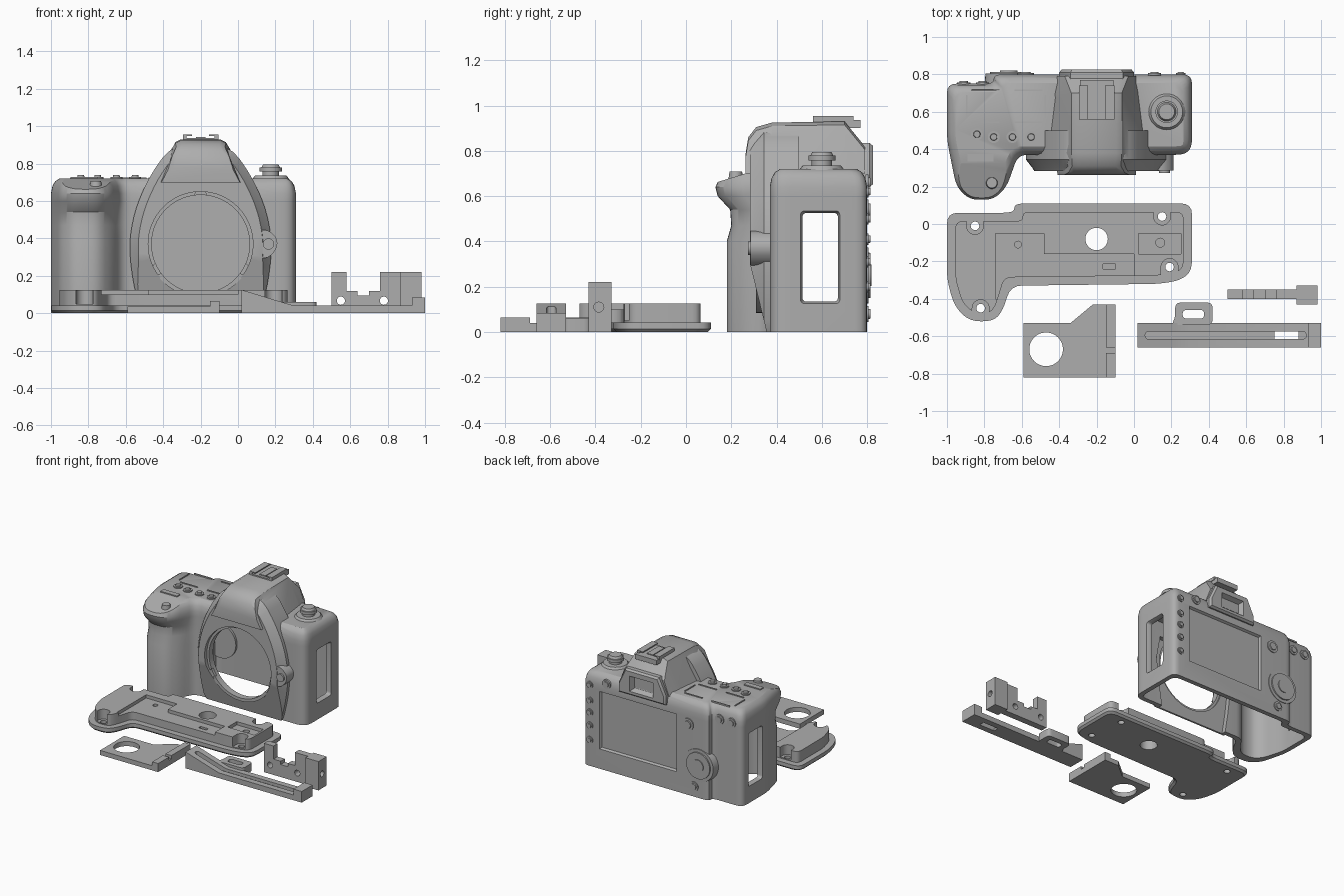
import bpy, bmesh, math
from mathutils import Vector, Matrix

old = bpy.data.objects.get("Cube")
if old:
    bpy.data.objects.remove(old)

grey = bpy.data.materials.new("plain grey")
grey.use_nodes = True
colour = (0.42, 0.42, 0.42, 1)
grey.diffuse_color = colour
grey.node_tree.nodes["Principled BSDF"].inputs["Base Color"].default_value = colour
parts = []


def finish(name, bm):
    bmesh.ops.recalc_face_normals(bm, faces=bm.faces)
    mesh = bpy.data.meshes.new(name)
    bm.to_mesh(mesh)
    bm.free()
    mesh.materials.append(grey)
    obj = bpy.data.objects.new(name, mesh)
    bpy.context.collection.objects.link(obj)
    parts.append(obj)
    return obj


def place(axis, u, v, w):
    return {"x": (w, u, v), "y": (u, w, v), "z": (u, v, w)}[axis]


def loft(name, axis, sections):
    """Skin 2D rings given as (level, points) along an axis."""
    bm = bmesh.new()
    rings = [[bm.verts.new(place(axis, p[0], p[1], w)) for p in pts] for w, pts in sections]
    for a, b in zip(rings, rings[1:]):
        for i in range(len(a)):
            j = (i + 1) % len(a)
            bm.faces.new((a[i], a[j], b[j], b[i]))
    bm.faces.new(rings[0])
    bm.faces.new(rings[-1])
    return finish(name, bm)


def prism(name, pts, low, high, axis="z"):
    return loft(name, axis, [(low, pts), (high, pts)])


def rect(x0, x1, y0, y1):
    return [(x0, y0), (x1, y0), (x1, y1), (x0, y1)]


def box(name, x, y, z):
    return prism(name, rect(*x, *y), *z)


def cyl(name, loc, r, depth, axis="z", top=None, n=32):
    bm = bmesh.new()
    turn = {"x": Matrix.Rotation(math.pi / 2, 4, "Y"), "y": Matrix.Rotation(-math.pi / 2, 4, "X"),
            "z": Matrix()}[axis]
    bmesh.ops.create_cone(bm, cap_ends=True, segments=n, radius1=r, radius2=top or r,
                          depth=depth, matrix=Matrix.Translation(loc) @ turn)
    return finish(name, bm)


def inset(pts, d):
    """Move a counterclockwise outline inward."""
    out = []
    for i, p in enumerate(pts):
        p, a, b = Vector(p), Vector(pts[i - 1]), Vector(pts[(i + 1) % len(pts)])
        e, f = (p - a).normalized(), (b - p).normalized()
        n, m = Vector((-e.y, e.x)), Vector((-f.y, f.x))
        out.append(p + (n + m) * d / (1 + n.dot(m)))
    return out


def rounded(pts, r, n=5):
    out = []
    for i, p in enumerate(pts):
        p, a, b = Vector(p), Vector(pts[i - 1]), Vector(pts[(i + 1) % len(pts)])
        s = p + (a - p).normalized() * min(r, (a - p).length * 0.45)
        e = p + (b - p).normalized() * min(r, (b - p).length * 0.45)
        for k in range(n):
            t = k / (n - 1)
            out.append(s * (1 - t) ** 2 + p * 2 * t * (1 - t) + e * t * t)
    return out


def combine(obj, other, op="DIFFERENCE"):
    mod = obj.modifiers.new("shape", "BOOLEAN")
    mod.operation, mod.object, mod.solver = op, other, "EXACT"
    bpy.context.view_layer.update()
    graph = bpy.context.evaluated_depsgraph_get()
    mesh = bpy.data.meshes.new_from_object(obj.evaluated_get(graph))
    obj.modifiers.clear()
    obj.data = mesh
    parts.remove(other)
    bpy.data.objects.remove(other)


# Camera body with hand grip, one outline whose grip front changes with height
def body_outline(grip, d):
    pts = [(-1, .75), (-1, .45), (-.95, grip + .07), (-.88, grip), (-.75, grip),
           (-.68, grip + .07), (-.62, .37), (.27, .37), (.31, .41), (.31, .8),
           (-.75, .8), (-.75, .75)]
    return rounded(inset(pts, d), .05)


body = loft("camera_body", "z", [(z, body_outline(g, d)) for z, g, d in (
    (-.05, .18, 0), (.4, .18, 0), (.47, .2, 0), (.54, .195, 0), (.6, .14, 0), (.64, .13, 0),
    (.68, .14, .008), (.705, .155, .022), (.72, .17, .045))])
combine(body, prism("grip_slope", [(.05, .635), (.36, .73), (.05, .9)], -1.1, -.605, "x"))

# Lens mount housing, symmetric about the lens axis
cx, cz = -.2, .37
half = [(.3, -.07), (.36, .15), (.385, .37), (.35, .56), (.27, .74), (.15, .905)]
mount_pts = [(cx + h, z) for h, z in half] + [(cx - h, z) for h, z in reversed(half)]
rings = [(y, rounded(inset(mount_pts, d), .12)) for y, d in
         ((.283, .045), (.3, .035), (.345, 0), (.5, 0))]
combine(body, loft("mount_housing", "y", rings), "UNION")

# Viewfinder hump
hump = []
for y, wide, narrow, top in ((.262, .21, .175, .78), (.275, .21, .15, .86), (.31, .22, .13, .905),
                             (.38, .27, .135, .925), (.7, .23, .135, .93), (.79, .21, .17, .82)):
    side = [(wide, .7), (narrow, top - .015), (narrow - .03, top)]
    hump.append((y, [(cx + h, z) for h, z in side] + [(cx - h, z) for h, z in reversed(side)]))
combine(body, loft("viewfinder_hump", "y", hump), "UNION")

# Hollow interior, lens opening, side windows, screen recess and flat open bottom
combine(body, prism("mount_slope", [(.1, .3), (.283, .3), (.405, -.2), (.1, -.2)], -.6, .25, "x"))
combine(body, loft("cavity", "z", [(z, body_outline(.21, .035)) for z in (-.2, .66)]))
inner = inset(mount_pts, .05)
inner = [(p.x, min(p.y, .66) if p.y > 0 else -.15) for p in inner]
combine(body, prism("mount_cavity", inner[:4] + inner[-4:], .37, .6, "y"))
combine(body, cyl("lens_opening", (cx, .3, cz), .28, .4, "y", n=64))
combine(body, loft("side_windows", "x", [(x, rounded(rect(.5 + d, .685 - d, .12 + d, .54 - d), .02))
                                         for x, d in ((-1.03, 0), (-.975, .014), (.285, .014), (.325, 0))]))
combine(body, loft("screen_recess", "y", [(y, rect(-.49 + d, .18 - d, .14 + d, .6 - d))
                                          for y, d in ((.783, .02), (.82, 0))]))
combine(body, box("floor_trim", (-2, 2), (-2, 2), (-1, 0)))

# Lens mount ring
ring = cyl("lens_mount_ring", (cx, .335, cz), .285, .05, "y", n=64)
combine(ring, cyl("ring_hole", (cx, .335, cz), .262, .2, "y", n=64))
for k in range(3):
    a = math.radians(k * 120 + 90)
    combine(ring, cyl("notch", (cx + .262 * math.cos(a), .31, cz + .262 * math.sin(a)), .03, .04, "y"))

# Lens release button
release = prism("lens_release", rounded([(.12, .29), (.17, .3), (.21, .35), (.21, .4),
                                        (.17, .44), (.12, .45)], .03), .285, .39, "y")
cyl("lens_release_cap", (.163, .283, cz), .03, .02, "y", n=24)

# Eyepiece
eye = [(.2, .64), (.2, .71), (.14, .835)]
eye_pts = [(cx + h, z) for h, z in eye] + [(cx - h, z) for h, z in reversed(eye)]
eyepiece = loft("eyepiece", "y", [(.72, eye_pts), (.81, eye_pts), (.825, inset(eye_pts, .012))])
combine(eyepiece, loft("eyepiece_recess", "y", [(.785, rect(-.28, -.12, .69, .77)),
                                                (.83, rect(-.3, -.1, .67, .79))]))

# Accessory shoe
box("shoe_base", (-.29, -.11), (.56, .77), (.9, .937))
for s in (-1, 1):
    a, b, c = sorted((cx + s * .095, cx + s * .075, cx + s * .045))
    box("shoe_wall", sorted((cx + s * .095, cx + s * .075)), (.56, .74), (.93, .955))
    box("shoe_rail", (a, c), (.56, .74), (.947, .955))
box("shoe_spring", (-.225, -.175), (.58, .72), (.93, .943))

# Mode knob
for z, r, t, h in ((.725, .1, .085, .02), (.748, .045, .045, .04), (.768, .06, .06, .022), (.787, .05, .042, .016)):
    cyl("mode_knob", (.175, .6, z), r, h, top=t)

# Top buttons, shutter, wheel and display border
for x, y in ((-.84, .48), (-.75, .465), (-.65, .465), (-.55, .465)):
    cyl("top_button_collar", (x, y, .722), .032, .012)
    cyl("top_button", (x, y, .73), .02, .02, top=.017)
cyl("shutter_button", (-.76, .22, .69), .033, .036, top=.028)
box("control_wheel", (-.89, -.75), (.335, .375), (.69, .728))
for y in (.545, .715):
    for x in (-.87, -.64):
        box("display_border", (x, x + .15), (y - .004, y + .004), (.715, .726))
for x in (-.895, -.475):
    box("display_border", (x - .004, x + .004), (.57, .69), (.715, .726))

# Rear buttons and dial
buttons = [(.25, z, .026, .8) for z in (.2, .31, .41, .5, .62)]
buttons += [(.11, .66, .035, .8), (-.58, .54, .045, .8), (-.63, .08, .035, .8),
            (-.81, .62, .036, .75), (-.91, .62, .036, .75)]
for x, z, r, y in buttons:
    cyl("rear_button_collar", (x, y, z), r, .014, "y", n=24)
    cyl("rear_button", (x, y + .004, z), r * .7, .02, "y", top=r * .6, n=24)
for r, y in ((.13, .775), (.105, .784), (.05, .79)):
    cyl("rear_dial", (-.67, y, .25), r, .06, "y", top=r * .95)

# Base plate
plate_pts = [(-1, .06), (-1, -.3), (-.96, -.44), (-.88, -.52), (-.75, -.52), (-.7, -.46),
             (-.66, -.33), (.14, -.32), (.25, -.3), (.31, -.25), (.31, .11), (-.64, .11), (-.64, .06)]
plate = loft("base_plate", "z", [(z, rounded(inset(plate_pts, d), .06))
                                 for z, d in ((0, .014), (.014, 0), (.042, 0))])
raised = prism("raised_plate", rounded(inset(plate_pts, .045), .04), .02, .125)
combine(raised, prism("lower_step", [(-.74, -.4), (0, -.4), (0, -.16), (-.48, -.16), (-.48, -.05),
                                     (-.74, -.05)], .1, .2))
combine(raised, box("right_pocket", (.025, .25), (-.16, -.05), (.1, .2)))
combine(plate, raised, "UNION")
for x, y in ((-.85, -.01), (.15, .04), (.19, -.23), (-.82, -.45)):
    sx, sy = (-1 if x < 0 else 1), (1 if y > -.1 else -1)
    combine(plate, cyl("screw_pocket", (x, y, .15), .045, .2))
    combine(plate, box("pocket_side", (x - .045, x + .045), sorted((y, y + sy * .1)), (.05, .25)))
    combine(plate, cyl("screw_hole", (x, y, 0), .023, .3, n=20))
combine(plate, cyl("tripod_hole", (cx, -.08, 0), .06, .5))
for x, y, r in ((.14, -.1, .024), (-.62, -.11, .018)):
    combine(plate, cyl("small_hole", (x, y, .1), r, .1, n=20))
combine(plate, box("plate_slot", (-.165, -.1), (-.24, -.215), (.06, .2)))

# Small flat cover
cover = prism("flat_cover", [(-.59, -.82), (-.1, -.82), (-.1, -.43), (-.22, -.43), (-.34, -.53), (-.59, -.53)],
              0, .035)
combine(cover, cyl("cover_hole", (-.47, -.67, 0), .09, .2, n=48))
lip = box("cover_lip", (-.15, -.1), (-.82, -.43), (.03, .065))
combine(lip, box("lip_notch", (-.2, 0), (-.69, -.66), (.04, .1)))

# Sliding strip with slotted tab
strip = prism("sliding_strip", [(.02, 0), (1, 0), (1, .085), (.93, .085), (.93, .04), (.3, .04), (.2, .07), (.02, .125)],
              -.66, -.53, "y")
combine(strip, prism("strip_groove", rounded(rect(.06, .92, -.615, -.575), .02), .018, .3))
combine(strip, box("strip_slot", (.75, .88), (-.615, -.575), (-.1, .1)))
tab = prism("strip_tab", rounded([(.2, -.54), (.42, -.54), (.42, -.42), (.22, -.42), (.22, -.5)], .03), 0, .06)
combine(tab, prism("tab_slot", rounded(rect(.26, .375, -.505, -.46), .02), -.1, .2))

# Notched upright bracket
bracket = prism("upright_bracket", [(.5, 0), (.88, 0), (.88, .22), (.76, .22), (.76, .12), (.7, .12), (.7, .095),
                                    (.64, .095), (.64, .12), (.58, .12), (.58, .22), (.5, .22)], -.4, -.35, "y")
for x in (.55, .78):
    combine(bracket, cyl("bracket_hole", (x, -.38, .067), .022, .3, "y", n=20))
block = box("bracket_block", (.87, .98), (-.43, -.33), (0, .22))
combine(block, cyl("block_hole", (.96, -.385, .11), .022, .1, "x", n=20))

# Smooth curved faces, keep edges sharp
bpy.ops.object.select_all(action="DESELECT")
for obj in parts:
    obj.select_set(True)
bpy.context.view_layer.objects.active = body
bpy.ops.object.shade_smooth_by_angle(angle=math.radians(30))
